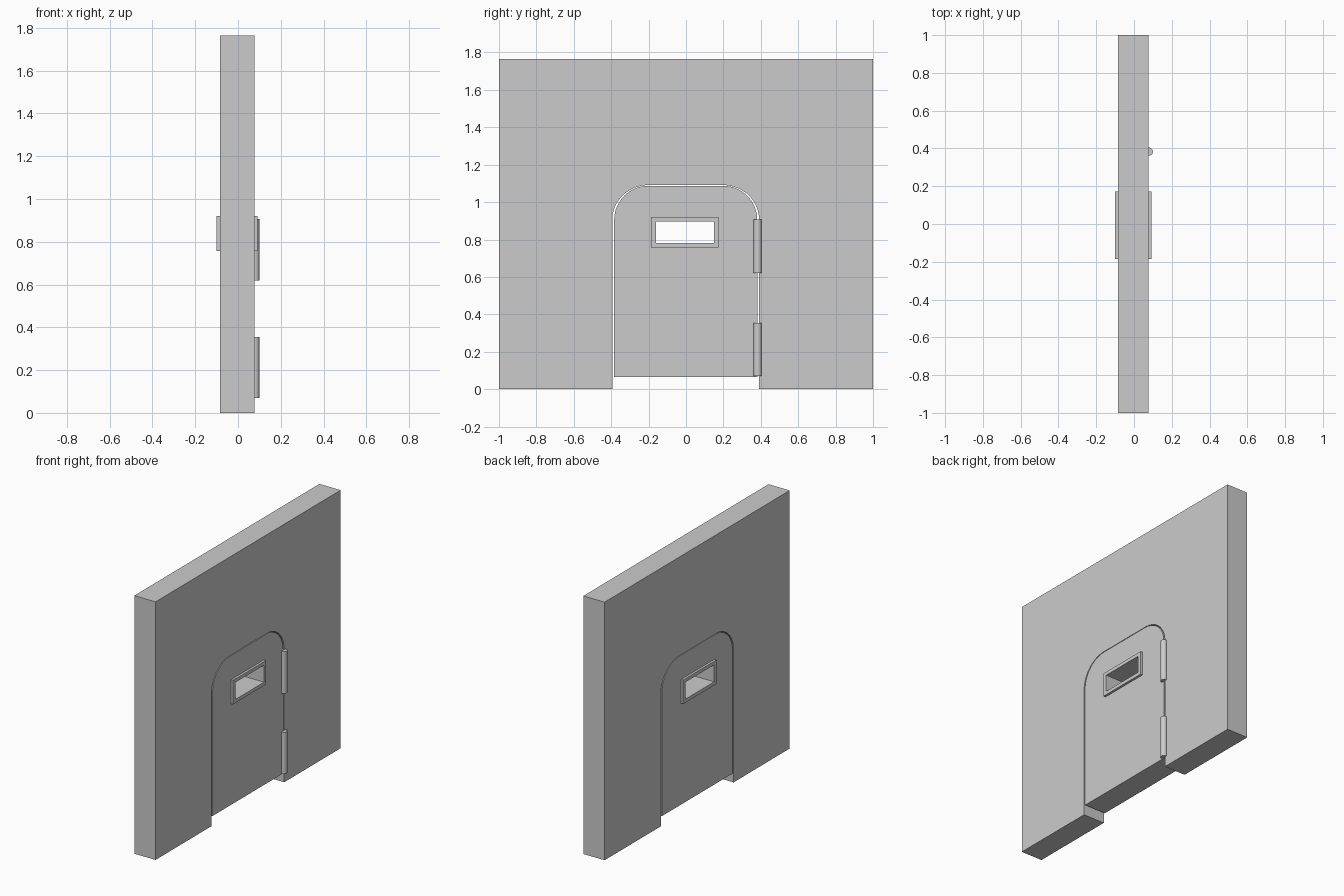
import bpy, bmesh
from math import sin, cos, pi
from mathutils import Matrix

if "Cube" in bpy.data.objects:
    bpy.data.objects.remove(bpy.data.objects["Cube"])

X0, X1 = -0.084, 0.076   # wall faces


def prism(name, loops, x0, x1):
    """Fill (y, z) outlines, inner loops become holes, and extrude along x."""
    bm = bmesh.new()
    edges = []
    for loop in loops:
        vs = [bm.verts.new((x0, y, z)) for y, z in loop]
        edges += [bm.edges.new((vs[i - 1], vs[i])) for i in range(len(vs))]
    bmesh.ops.triangle_fill(bm, use_beauty=True, edges=edges, normal=(1, 0, 0))
    ext = bmesh.ops.extrude_face_region(bm, geom=bm.faces[:], use_keep_orig=True)
    verts = [g for g in ext["geom"] if isinstance(g, bmesh.types.BMVert)]
    bmesh.ops.translate(bm, verts=verts, vec=(x1 - x0, 0, 0))
    bmesh.ops.recalc_face_normals(bm, faces=bm.faces[:])
    return finish(name, bm)


def finish(name, bm):
    me = bpy.data.meshes.new(name)
    bm.to_mesh(me)
    bm.free()
    ob = bpy.data.objects.new(name, me)
    bpy.context.collection.objects.link(ob)
    return ob


def rect(y0, y1, z0, z1):
    return [(y0, z0), (y1, z0), (y1, z1), (y0, z1)]


def arch(half, bottom, spring, top, flat=0.2, cy=-0.0015, n=16):
    """Doorway outline with rounded upper corners, from right foot to left foot."""
    right = [(flat + (half - flat) * cos(pi / 2 * i / n),
              spring + (top - spring) * sin(pi / 2 * i / n)) for i in range(n + 1)]
    pts = [(half, bottom)] + right
    return [(cy + y, z) for y, z in pts] + [(cy - y, z) for y, z in reversed(pts)]


# Wall with arched doorway
prism("wall", [[(1, 0), (1, 1.765), (-1, 1.765), (-1, 0)] + arch(0.3925, 0, 0.905, 1.091)[::-1]], X0, X1)

# Door leaf with window opening, leaving a thin gap around it
prism("door", [arch(0.3825, 0.065, 0.905, 1.087), rect(-0.175, 0.162, 0.767, 0.909)], X0, X1)

# Window frame standing proud on both faces
prism("window_frame", [rect(-0.186, 0.173, 0.757, 0.921), rect(-0.161, 0.149, 0.781, 0.897)], -0.1, 0.092)

# Hinge barrels
for name, z0, z1 in (("lower_hinge", 0.07, 0.355), ("upper_hinge", 0.62, 0.907)):
    bm = bmesh.new()
    bmesh.ops.create_cone(bm, cap_ends=True, segments=24, radius1=0.0215, radius2=0.0215,
                          depth=z1 - z0,
                          matrix=Matrix.Translation((0.0785, 0.383, (z0 + z1) / 2)))
    ob = finish(name, bm)
    for o in bpy.context.selected_objects:
        o.select_set(False)
    ob.select_set(True)
    bpy.context.view_layer.objects.active = ob
    bpy.ops.object.shade_smooth_by_angle()
